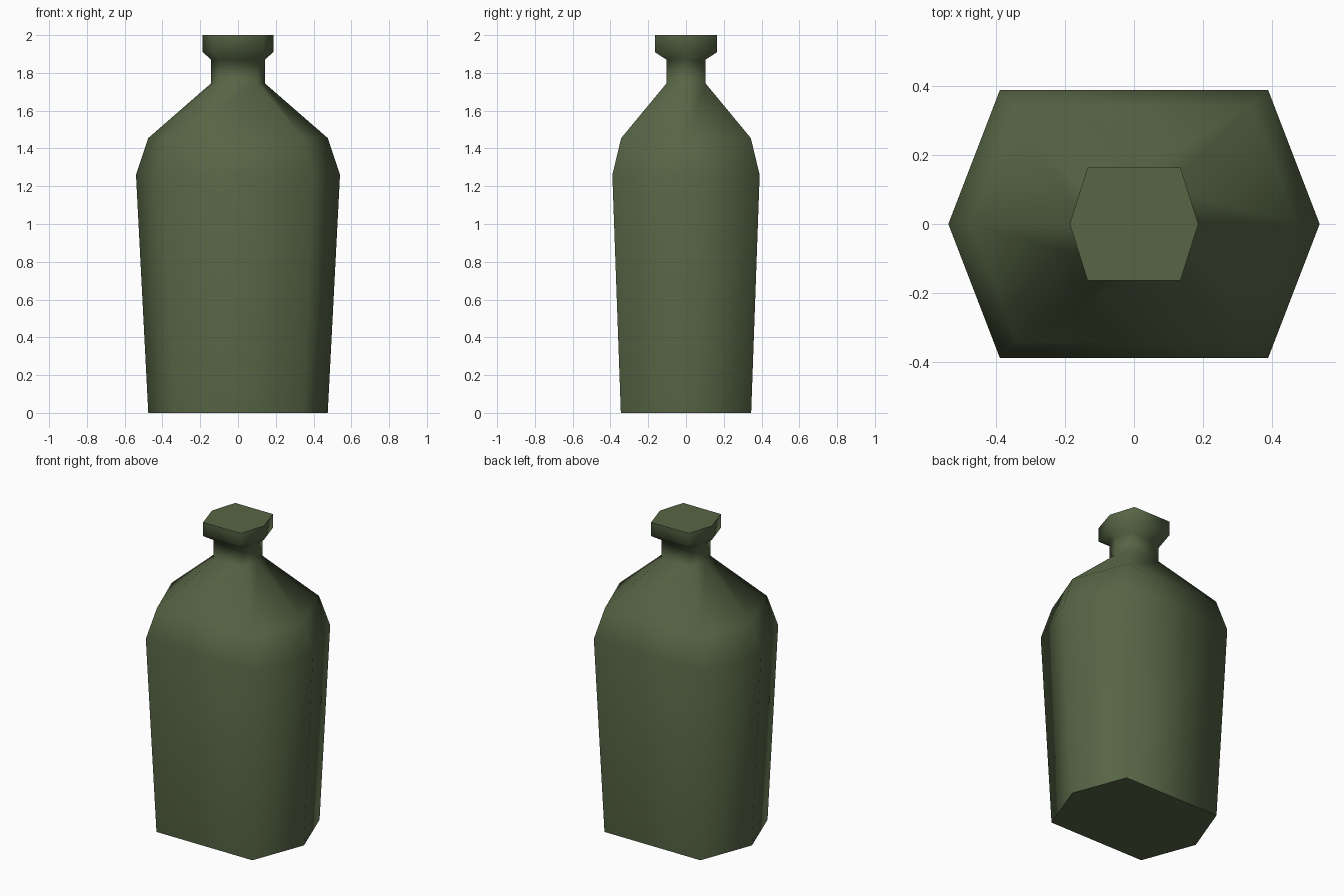
import bpy
import bmesh

cube = bpy.data.objects.get("Cube")
if cube:
    bpy.data.objects.remove(cube, do_unlink=True)

# Dark olive glass
glass = bpy.data.materials.new("olive_green")
glass.use_nodes = True
colour = (0.095, 0.13, 0.06, 1)
glass.diffuse_color = colour
glass.node_tree.nodes["Principled BSDF"].inputs["Base Color"].default_value = colour

# Bottle profile: height, half width at side point, half width of front face, half depth
PROFILE = [
    (0.00, 0.475, 0.345, 0.345),   # base
    (1.26, 0.54, 0.39, 0.39),      # widest
    (1.455, 0.475, 0.343, 0.343),  # shoulder
    (1.745, 0.142, 0.103, 0.103),  # neck bottom
    (1.87, 0.142, 0.103, 0.103),   # neck top
    (1.91, 0.187, 0.135, 0.165),   # lip bottom
    (2.00, 0.187, 0.135, 0.165),   # lip top
]


def hexagon(bm, z, side, front, depth):
    """Six-sided ring with points at left and right."""
    return [bm.verts.new((x, y, z)) for x, y in (
        (side, 0), (front, depth), (-front, depth),
        (-side, 0), (-front, -depth), (front, -depth))]


bm = bmesh.new()
rings = [hexagon(bm, *level) for level in PROFILE]
for low, high in zip(rings, rings[1:]):
    for i in range(6):
        j = (i + 1) % 6
        bm.faces.new((low[i], low[j], high[j], high[i])).smooth = True

# Flat base and top, with sharp rims
for ring in (rings[0][::-1], rings[-1]):
    end = bm.faces.new(ring)
    for edge in end.edges:
        edge.smooth = False

bmesh.ops.recalc_face_normals(bm, faces=bm.faces)
mesh = bpy.data.meshes.new("bottle")
bm.to_mesh(mesh)
bm.free()
mesh.materials.append(glass)
bpy.context.collection.objects.link(bpy.data.objects.new("bottle", mesh))
